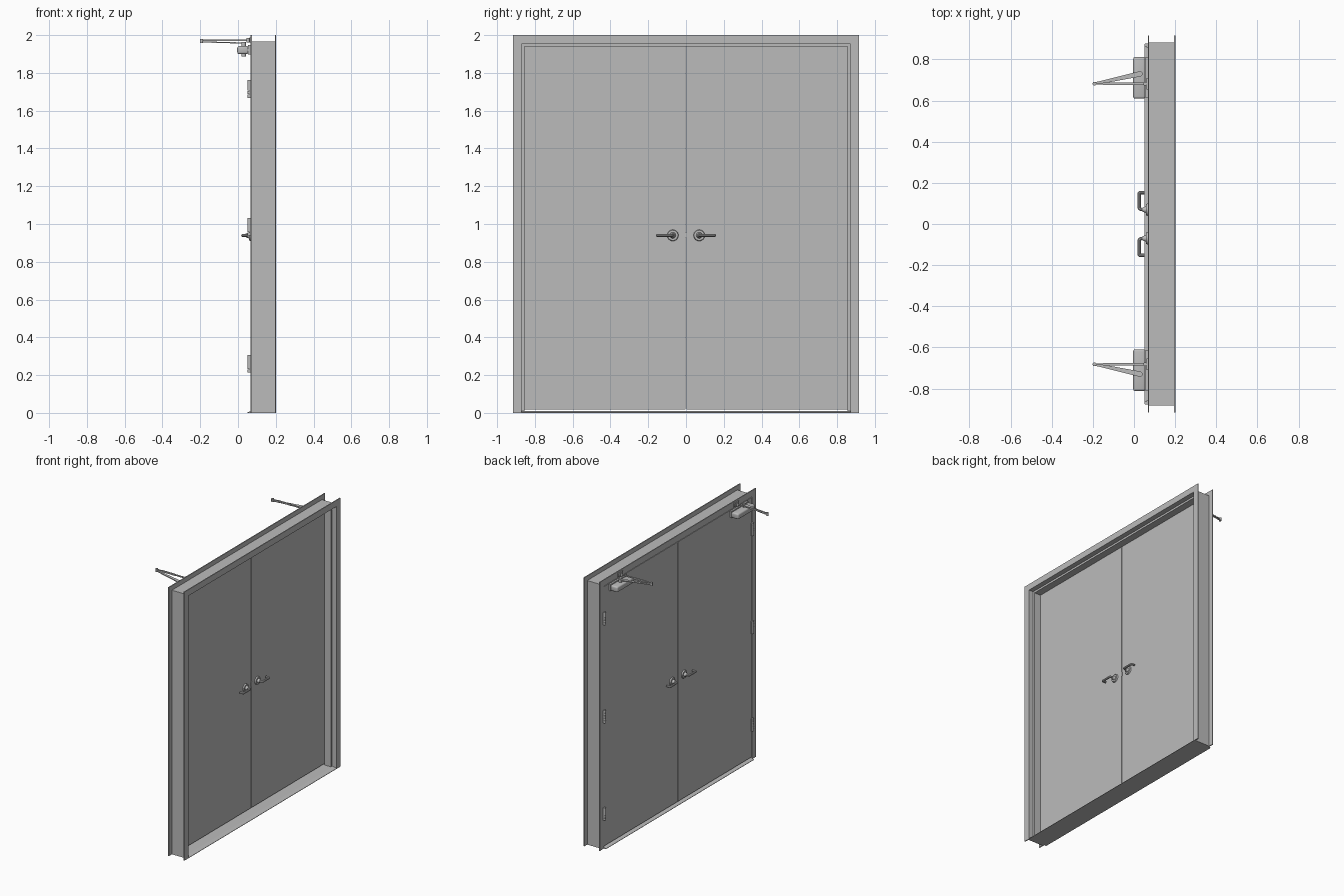
import bpy, bmesh, math
from mathutils import Vector

cube = bpy.data.objects.get("Cube")
if cube:
    bpy.data.objects.remove(cube, do_unlink=True)

grey = bpy.data.materials.new("painted_steel_grey")
grey.use_nodes = True
COLOUR = (0.5, 0.5, 0.5, 1)
grey.diffuse_color = COLOUR
grey.node_tree.nodes["Principled BSDF"].inputs["Base Color"].default_value = COLOUR

HALF_W, HEIGHT, FACE = 0.917, 2.0, 0.0465
BACK, FRONT = 0.067, 0.202            # frame depth in x
DOOR_FRONT = 0.109
SIDES = (("left", 1), ("right", -1))


def finish(name, bm, smooth=False):
    bmesh.ops.recalc_face_normals(bm, faces=bm.faces)
    mesh = bpy.data.meshes.new(name)
    bm.to_mesh(mesh)
    bm.free()
    mesh.materials.append(grey)
    obj = bpy.data.objects.new(name, mesh)
    bpy.context.collection.objects.link(obj)
    if smooth:
        bpy.ops.object.select_all(action='DESELECT')
        obj.select_set(True)
        bpy.context.view_layer.objects.active = obj
        bpy.ops.object.shade_smooth_by_angle(angle=math.radians(35))
    return obj


def loft(name, rings):
    """Join matching rings of points and cap both ends."""
    bm = bmesh.new()
    loops = [[bm.verts.new(p) for p in ring] for ring in rings]
    n = len(loops[0])
    for a, b in zip(loops, loops[1:]):
        for i in range(n):
            j = (i + 1) % n
            bm.faces.new((a[i], a[j], b[j], b[i]))
    bm.faces.new(loops[0])
    bm.faces.new(loops[-1])
    return finish(name, bm)


def box(name, x, y, z, bevel=0):
    bm = bmesh.new()
    bmesh.ops.create_cube(bm, size=1)
    for v in bm.verts:
        v.co = [lo + (c + 0.5) * (hi - lo) for c, (lo, hi) in zip(v.co, (x, y, z))]
    if bevel:
        bmesh.ops.bevel(bm, geom=bm.edges[:], offset=bevel, segments=3, profile=0.5,
                        affect='EDGES')
    return finish(name, bm, bevel > 0)


def rod(name, start, end, r1, r2=None, segments=24):
    """Cylinder or cone between two points."""
    a, b = Vector(start), Vector(end)
    bm = bmesh.new()
    bmesh.ops.create_cone(bm, cap_ends=True, segments=segments, radius1=r1,
                          radius2=r1 if r2 is None else r2, depth=(b - a).length)
    turn = (b - a).to_track_quat('Z', 'Y')
    for v in bm.verts:
        v.co = turn @ v.co + (a + b) / 2
    return finish(name, bm, True)


def bar(name, start, end, w1, w2, thick):
    """Flat tapering bar between two points."""
    a, b = Vector(start), Vector(end)
    side = (b - a).cross(Vector((0, 0, 1))).normalized()
    up = Vector((0, 0, thick / 2))
    return loft(name, [[p + side * w + up, p - side * w + up, p - side * w - up,
                        p + side * w - up] for p, w in ((a, w1 / 2), (b, w2 / 2))])


def tube(name, points, radius):
    """Round tube following a softened path."""
    curve = bpy.data.curves.new(name, 'CURVE')
    curve.dimensions = '3D'
    curve.bevel_depth, curve.bevel_resolution = radius, 3
    curve.use_fill_caps = True
    spline = curve.splines.new('NURBS')
    spline.points.add(len(points) - 1)
    for p, co in zip(spline.points, points):
        p.co = (*co, 1)
    spline.order_u, spline.use_endpoint_u, spline.resolution_u = 3, True, 5
    curve.materials.append(grey)
    obj = bpy.data.objects.new(name, curve)
    bpy.context.collection.objects.link(obj)
    bpy.ops.object.select_all(action='DESELECT')
    obj.select_set(True)
    bpy.context.view_layer.objects.active = obj
    bpy.ops.object.convert(target='MESH')
    bpy.ops.object.shade_smooth_by_angle(angle=math.radians(35))


# Frame: double-rabbeted channel section mitred round jambs and head
STOP = FACE + 0.0145
section = [(BACK, 0), (BACK + .007, 0), (BACK + .007, .034), (FRONT - .007, .034),
           (FRONT - .007, 0), (FRONT, 0), (FRONT, FACE), (.165, FACE), (.165, STOP),
           (.112, STOP), (.112, FACE), (BACK, FACE)]
loft("door_frame", [[(x, s * (HALF_W - d), HEIGHT - d if top else 0) for x, d in section]
                    for s, top in ((-1, 0), (-1, 1), (1, 1), (1, 0))])

# Threshold with sloped edges
edge = HALF_W - FACE
sill = [(.05, 0), (.05, .003), (.075, .011), (.175, .011), (FRONT, .003), (FRONT, 0)]
loft("threshold", [[(x, y, z) for x, z in sill] for y in (-edge, edge)])

for side, s in SIDES:
    def span(a, b):
        return sorted((s * a, s * b))

    # Door leaf
    box(side + "_door", (BACK, DOOR_FRONT), span(.002, edge - .002),
        (.018, HEIGHT - FACE - .003))

    # Hinges: five-knuckle barrels and leaf plates
    for label, z in (("lower", .26), ("middle", .985), ("upper", 1.715)):
        name = side + "_" + label + "_hinge"
        for k in range(5):
            z0 = z - .047 + k * .019
            rod(name + "_knuckle", (.059, s * edge, z0), (.059, s * edge, z0 + .018),
                .008, segments=16)
        box(name + "_plate", (.061, .068), span(edge - .012, edge + .008),
            (z - .047, z + .047))

    # Lever handles on both faces
    for label, face, d in (("back", BACK, -1), ("front", DOOR_FRONT, 1)):
        name = side + "_" + label
        y, z = s * .07, .94
        rod(name + "_rose", (face, y, z), (face + d * .009, y, z), .03, .027, 32)
        rod(name + "_hub", (face + d * .009, y, z), (face + d * .026, y, z), .016, .010)
        out = face + d * .042
        tube(name + "_lever", [(face + d * .02, y, z), (out, y, z), (out, y + s * .02, z),
                               (out, s * .135, z), (out, s * .152, z),
                               (face + d * .035, s * .152, z),
                               (face + d * .016, s * .152, z)], .008)

    # Closer body on the back face
    name = side + "_closer"
    box(name + "_plate", (.054, BACK), span(.615, .81), (1.897, 1.947))
    box(name + "_body", (-.004, .056), span(.61, .812), (1.9, 1.942), .01)
    rod(name + "_spindle", (.03, s * .73, 1.888), (.03, s * .73, 1.964), .012)

    # Closer arms, elbow and head bracket
    elbow = (-.193, s * .682)
    rod(name + "_elbow", (*elbow, 1.957), (*elbow, 1.98), .009)
    bar(name + "_main_arm", (.03, s * .73, 1.958), (*elbow, 1.964), .026, .012, .006)
    bar(name + "_forearm", (*elbow, 1.973), (.055, s * .682, 1.973), .008, .012, .007)
    bar(name + "_forearm_sleeve", (-.15, s * .682, 1.973), (-.04, s * .682, 1.973),
        .012, .012, .010)
    rod(name + "_bracket_pin", (.053, s * .682, 1.962), (.053, s * .682, 1.984), .009)
    box(name + "_bracket", (.06, BACK), span(.655, .71), (1.962, 1.988))

# Latch bolt and strike bridging the leaves
box("latch_bolt", (.078, .098), (-.006, .006), (.925, .955))
box("strike_plate", (DOOR_FRONT - .002, DOOR_FRONT + .003), (-.006, .006), (.925, .955))
